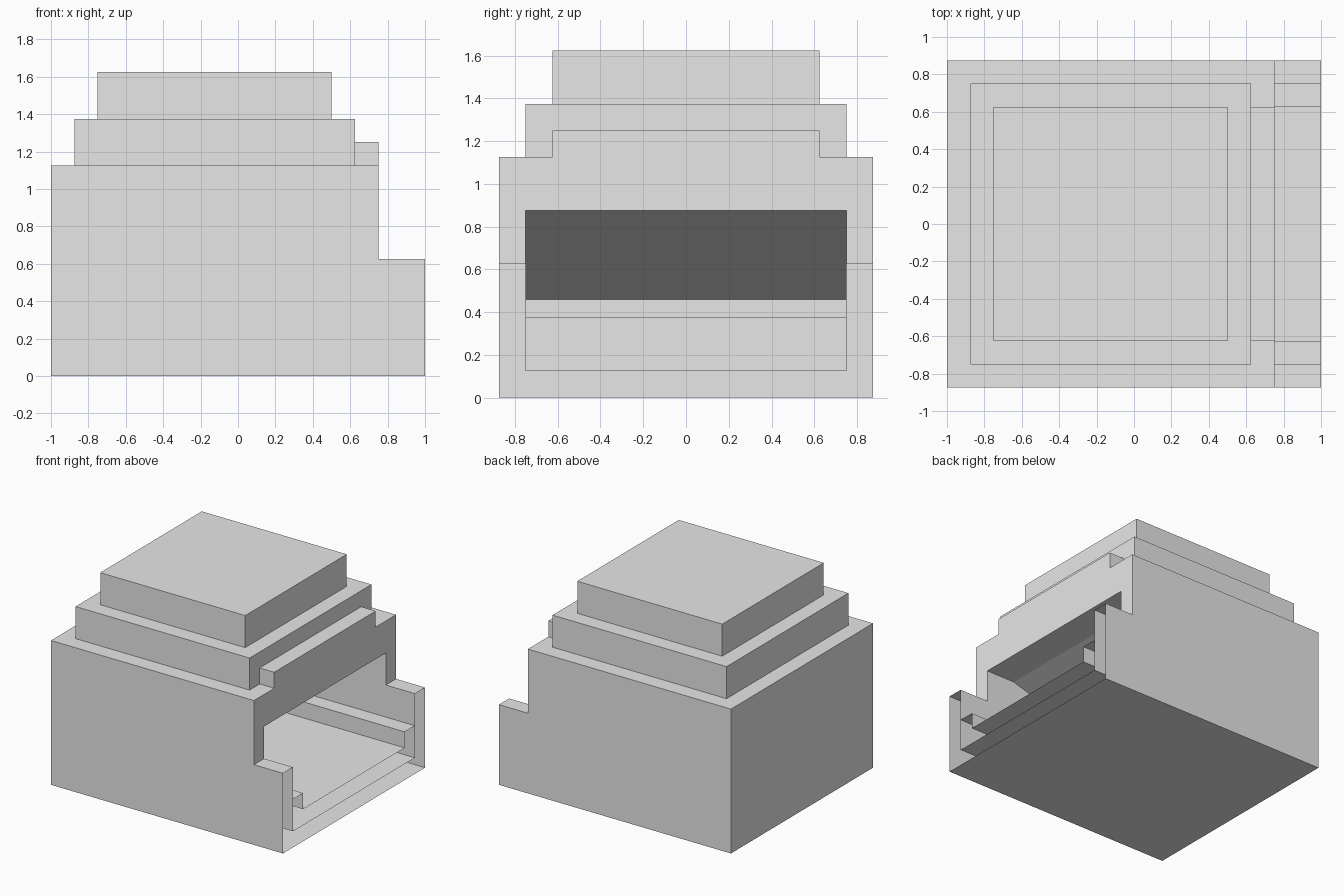
import bpy
import bmesh
from mathutils import Vector

cube = bpy.data.objects.get("Cube")
if cube:
    bpy.data.objects.remove(cube, do_unlink=True)

grey = bpy.data.materials.new("light_grey")
grey.use_nodes = True
colour = (0.8, 0.8, 0.8, 1)
grey.diffuse_color = colour
grey.node_tree.nodes["Principled BSDF"].inputs["Base Color"].default_value = colour


def build(name, polygons, orient=None):
    """Join polygons into one object; orient is 'out', 'in' or None."""
    bm = bmesh.new()
    for poly in polygons:
        bm.faces.new([bm.verts.new(Vector(p)) for p in poly])
    bmesh.ops.remove_doubles(bm, verts=bm.verts, dist=0.0001)
    if orient:
        bmesh.ops.recalc_face_normals(bm, faces=bm.faces)
    if orient == "in":
        bmesh.ops.reverse_faces(bm, faces=bm.faces)
    mesh = bpy.data.meshes.new(name)
    bm.to_mesh(mesh)
    bm.free()
    mesh.materials.append(grey)
    obj = bpy.data.objects.new(name, mesh)
    bpy.context.collection.objects.link(obj)
    return obj


def sweep_y(path, half):
    """Sheet made by sweeping an x-z path across the width."""
    return [[(a[0], -half, a[1]), (b[0], -half, b[1]),
             (b[0], half, b[1]), (a[0], half, a[1])]
            for a, b in zip(path, path[1:])]


def side_caps(outline, half):
    return [[(x, y, z) for x, z in outline] for y in (-half, half)]


def box(name, x0, x1, half, z0, z1):
    path = [(x0, z0), (x1, z0), (x1, z1), (x0, z1), (x0, z0)]
    return build(name, sweep_y(path, half) + side_caps(path[:-1], half), "out")


OUT, IN, RIM = 0.875, 0.75, 0.625      # half widths
FRONT, STEP, TOP = 0.75, 0.625, 1.125  # front wall x, cheek height, body height
LINTEL = 0.875

# Outer body, open at its mouth end
body_path = [(1, 0), (-1, 0), (-1, TOP), (FRONT, TOP)]
mouth_step = [(FRONT, STEP), (1, STEP)]
body = sweep_y(body_path, OUT) + side_caps(body_path + mouth_step, OUT)
for s in (-1, 1):
    body.append([(FRONT, s * IN, STEP), (1, s * IN, STEP),
                 (1, s * OUT, STEP), (FRONT, s * OUT, STEP)])
wall = [(-OUT, STEP), (-OUT, TOP), (OUT, TOP), (OUT, STEP),
        (IN, STEP), (IN, LINTEL), (-IN, LINTEL), (-IN, STEP)]
body.append([(FRONT, y, z) for y, z in wall])
build("outer_body", body, "out")

# Inner chamber with a ceiling that slopes down to the rear
chamber_path = [(1, 0.125), (-0.875, 0.125), (-0.875, 0.46),
                (0.5, LINTEL), (FRONT, LINTEL)]
build("inner_chamber",
      sweep_y(chamber_path, IN) + side_caps(chamber_path + mouth_step, IN), "in")

# Hearth tray with raised side rims and a rear ledge
profile = [(-IN, 0.375), (-RIM, 0.375), (-RIM, 0.25),
           (RIM, 0.25), (RIM, 0.375), (IN, 0.375)]
tray = [[(-0.75, *a), (1, *a), (1, *b), (-0.75, *b)]
        for a, b in zip(profile, profile[1:])]
tray += sweep_y([(-0.75, 0.125), (-0.75, 0.375), (-0.875, 0.375)], IN)
build("hearth_tray", tray)

# Stepped roof and the lip over the mouth
box("lower_roof_tier", -0.875, 0.625, IN, TOP, 1.375)
box("upper_roof_tier", -0.75, 0.5, RIM, 1.375, 1.625)
box("front_lip", 0.625, FRONT, RIM, TOP, 1.25)
